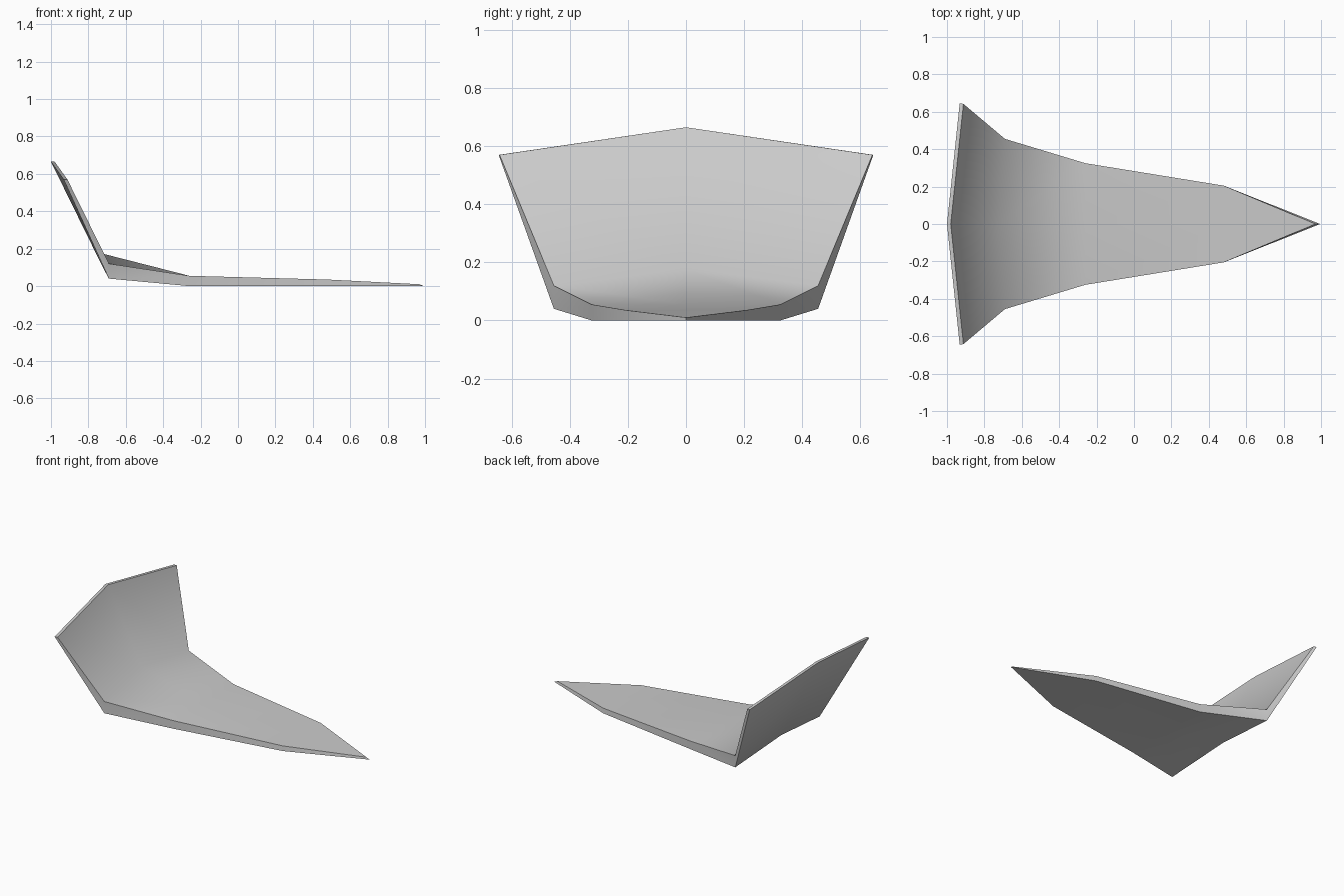
import bpy
import bmesh
import math

cube = bpy.data.objects.get("Cube")
if cube:
    bpy.data.objects.remove(cube)

grey = bpy.data.materials.new("plain_grey")
grey.use_nodes = True
colour = (0.6, 0.6, 0.6, 1)
grey.diffuse_color = colour
grey.node_tree.nodes["Principled BSDF"].inputs["Base Color"].default_value = colour

# Cross-sections from the raised end to the tip:
# half width, then (x, z) at the side edge and at the centre line
UPPER = [
    (0.642, (-0.912, 0.57), (-0.98, 0.665)),
    (0.455, (-0.69, 0.12), (-0.73, 0.175)),
    (0.325, (-0.26, 0.055), (-0.26, 0.055)),
    (0.205, (0.48, 0.035), (0.48, 0.035)),
    (0, (0.97, 0.01), (0.97, 0.01)),
]
LOWER = [
    (0.645, (-0.932, 0.57), (-1.0, 0.665)),
    (0.455, (-0.69, 0.04), (-0.72, 0.095)),
    (0.325, (-0.26, 0), (-0.26, 0)),
    (0.205, (0.48, 0), (0.48, 0)),
    (0, (0.995, 0), (0.995, 0)),
]


def add_rows(bm, sections):
    """Three vertices per cross-section: right edge, centre, left edge."""
    rows = []
    for width, (ex, ez), (cx, cz) in sections:
        points = [(ex, -width, ez), (cx, 0, cz), (ex, width, ez)]
        rows.append([bm.verts.new(p) for p in points])
    return rows


bm = bmesh.new()
top, bottom = add_rows(bm, UPPER), add_rows(bm, LOWER)
last = len(top) - 1

# Upper and lower skins
for i in range(last):
    for j in range(2):
        for rows in (top, bottom):
            bm.faces.new((rows[i][j], rows[i + 1][j], rows[i + 1][j + 1], rows[i][j + 1]))

# Side walls
for i in range(last):
    for j in (0, 2):
        bm.faces.new((bottom[i][j], bottom[i + 1][j], top[i + 1][j], top[i][j]))

# Thin rim along the raised end
for j in range(2):
    bm.faces.new((bottom[0][j], top[0][j], top[0][j + 1], bottom[0][j + 1]))

# Close the tip to a point
bmesh.ops.remove_doubles(bm, verts=bm.verts, dist=0.0005)
bmesh.ops.recalc_face_normals(bm, faces=bm.faces)

mesh = bpy.data.meshes.new("curved_blade")
bm.to_mesh(mesh)
bm.free()
mesh.materials.append(grey)
blade = bpy.data.objects.new("curved_blade", mesh)
bpy.context.collection.objects.link(blade)

# Smooth bend with crisp borders
bpy.ops.object.select_all(action="DESELECT")
blade.select_set(True)
bpy.context.view_layer.objects.active = blade
bpy.ops.object.shade_smooth_by_angle(angle=math.radians(62))
